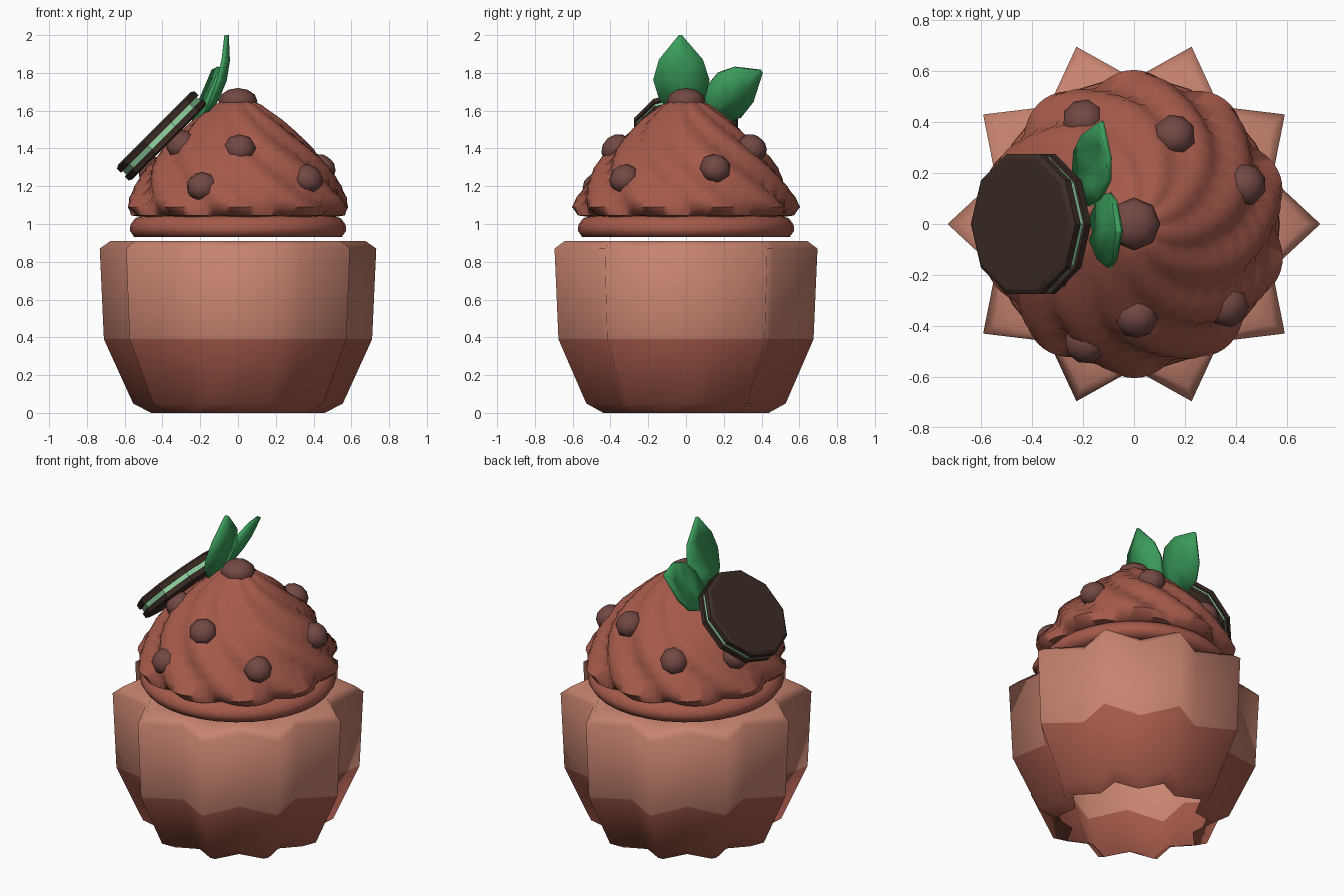
import bpy, bmesh, math
from mathutils import Vector, Matrix

if "Cube" in bpy.data.objects:
    bpy.data.objects.remove(bpy.data.objects["Cube"])


def material(name, rgb):
    m = bpy.data.materials.new(name)
    m.diffuse_color = (*rgb, 1)
    m.use_nodes = True
    m.node_tree.nodes["Principled BSDF"].inputs["Base Color"].default_value = m.diffuse_color
    return m


TAN = material("tan_cup", (0.578, 0.231, 0.162))
BROWN = material("chocolate_cream", (0.376, 0.102, 0.069))
BALL = material("dark_ball", (0.17, 0.065, 0.058))
COOKIE = material("cookie_dark", (0.045, 0.025, 0.019))
MINT = material("mint_filling", (0.305, 0.68, 0.376))
GREEN = material("leaf_green", (0.042, 0.328, 0.102))


def make(name, bm, mats, angle=180):
    me = bpy.data.meshes.new(name)
    bm.to_mesh(me)
    bm.free()
    ob = bpy.data.objects.new(name, me)
    bpy.context.collection.objects.link(ob)
    for m in mats:
        me.materials.append(m)
    bpy.ops.object.select_all(action='DESELECT')
    ob.select_set(True)
    bpy.context.view_layer.objects.active = ob
    if angle >= 180:
        bpy.ops.object.shade_smooth()
    else:
        bpy.ops.object.shade_smooth_by_angle(angle=math.radians(angle))
    return ob


def loft(rings, cap_bottom=True, cap_top=True):
    """Skin a stack of equal-length closed rings, bottom to top."""
    bm = bmesh.new()
    vs = [[bm.verts.new(p) for p in r] for r in rings]
    n = len(rings[0])
    for a, b in zip(vs, vs[1:]):
        for i in range(n):
            j = (i + 1) % n
            bm.faces.new((a[i], a[j], b[j], b[i]))
    if cap_bottom:
        bm.faces.new(vs[0][::-1])
    if cap_top:
        bm.faces.new(vs[-1])
    return bm


def circle(r, z, n):
    return [(r * math.cos(math.tau * i / n), r * math.sin(math.tau * i / n), z)
            for i in range(n)]


# Ten-pointed star cup, open underneath, two colours split by height
def star(tip, valley, z):
    return [((tip, valley)[i % 2] * math.cos(math.pi * i / 10),
             (tip, valley)[i % 2] * math.sin(math.pi * i / 10), z) for i in range(20)]


cup = loft([star(0.46, 0.37, 0), star(0.555, 0.435, 0.05), star(0.71, 0.555, 0.39),
            star(0.732, 0.57, 0.87), star(0.675, 0.54, 0.91), star(0.50, 0.44, 0.91)],
           cap_bottom=False)
for f in cup.faces:
    f.material_index = 1 if f.calc_center_median().z < 0.39 else 0
make("cup", cup, [TAN, BROWN])

# Round cream base
base_profile = [(0.50, 0.93), (0.55, 0.932), (0.573, 0.965), (0.57, 0.995),
                (0.545, 1.03), (0.50, 1.045)]
make("cream_base", loft([circle(r, z, 32) for r, z in base_profile]), [BROWN], 60)

# Twisted cream swirl with ten lobes
swirl_profile = [(0.50, 1.035), (0.575, 1.045), (0.605, 1.09), (0.585, 1.14), (0.55, 1.2),
                 (0.52, 1.25), (0.49, 1.3), (0.45, 1.35), (0.405, 1.4), (0.35, 1.45),
                 (0.295, 1.5), (0.24, 1.55), (0.185, 1.59), (0.13, 1.63), (0.06, 1.66)]
rings = []
for r, z in swirl_profile:
    ridge = math.radians(-11 - 85 * (z - 1.04) / 0.62)
    ring = []
    for i in range(120):
        a = math.tau * i / 120
        k = r * (1 - 0.11 * (1 - abs(math.cos(5 * (a - ridge)))))
        ring.append((k * math.cos(a), k * math.sin(a), z))
    rings.append(ring)
make("cream_swirl", loft(rings), [BROWN], 60)


# Chocolate balls, slightly flattened against the cream
def ball(i, pos, r, flat):
    p = Vector(pos)
    out = Vector((p.x, p.y, 0))
    n = out.normalized() * 0.65 + Vector((0, 0, 0.75))
    bm = bmesh.new()
    bmesh.ops.create_uvsphere(bm, u_segments=8, v_segments=6, radius=1)
    m = Matrix.Translation(p) @ n.to_track_quat('Z', 'Y').to_matrix().to_4x4()
    bm.transform(m @ Matrix.Diagonal((r, r, flat, 1)))
    make(f"chocolate_ball_{i}", bm, [BALL])


ball(0, (0, 0, 1.65), 0.103, 0.07)
spots = [(-0.20, 0.41, 1.28), (0.16, 0.35, 1.40), (0.44, 0.155, 1.295), (0.37, -0.325, 1.24),
         (0.01, -0.37, 1.40), (-0.19, -0.47, 1.20), (-0.30, -0.17, 1.42), (-0.45, 0.14, 1.28)]
for i, s in enumerate(spots, 1):
    ball(i, s, 0.085, 0.07)

# Sandwich cookie: two ten-sided wafers around a mint filling, leaning at 45 degrees
lean = Matrix.Translation((-0.405, 0, 1.467)) @ Matrix.Rotation(math.radians(-45), 4, 'Y')
layers = [("cookie_bottom", COOKIE, [(0.27, -0.055), (0.29, -0.045), (0.29, -0.015)]),
          ("cookie_filling", MINT, [(0.277, -0.015), (0.277, 0.013)]),
          ("cookie_top", COOKIE, [(0.29, 0.013), (0.29, 0.043), (0.27, 0.055)])]
for name, mat, prof in layers:
    bm = loft([circle(r, z, 10) for r, z in prof])
    bm.transform(lean)
    make(name, bm, [mat], 30)


# Mint leaves: cupped blades with a little thickness
def leaf(name, base, tip, side, bow):
    base, tip, side, bow = map(Vector, (base, tip, side, bow))
    bm = bmesh.new()
    rows = []
    for t, w in ((0, 0.3), (0.2, 0.8), (0.45, 1), (0.7, 0.78), (1, 0.04)):
        mid = base.lerp(tip, t) + bow * math.sin(math.pi * t)
        cup_in = bow.normalized() * 0.03 * w
        rows.append([bm.verts.new(mid + side * w * s - cup_in * abs(s)) for s in (-1, 0, 1)])
    for a, b in zip(rows, rows[1:]):
        for k in (0, 1):
            bm.faces.new((a[k], a[k + 1], b[k + 1], b[k]))
    bmesh.ops.recalc_face_normals(bm, faces=bm.faces)
    ob = make(name, bm, [GREEN], 40)
    mod = ob.modifiers.new("thickness", 'SOLIDIFY')
    mod.thickness = 0.022
    mod.offset = 0


leaf("leaf_upright", (-0.16, -0.02, 1.58), (-0.06, -0.03, 2.0), (0, 0.147, 0), (0.045, 0, -0.01))
leaf("leaf_side", (-0.19, 0.09, 1.58), (-0.13, 0.40, 1.81), (0.065, -0.06, 0.115),
     (0.025, 0.005, -0.012))
